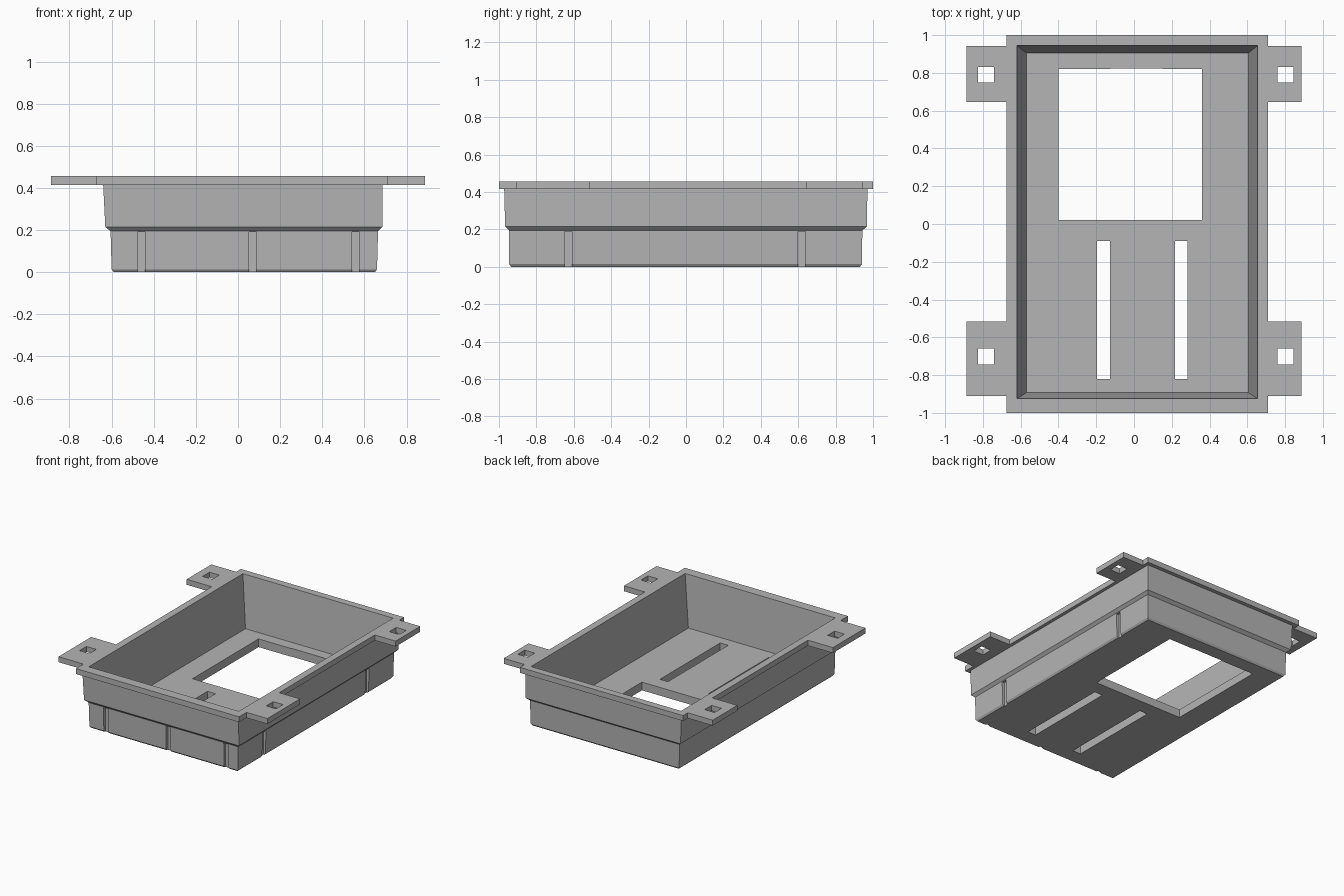
import bpy
import bmesh

if "Cube" in bpy.data.objects:
    bpy.data.objects.remove(bpy.data.objects["Cube"], do_unlink=True)

# Single plain grey for the whole moulding
grey = bpy.data.materials.new("matte grey")
grey.use_nodes = True
grey.diffuse_color = (0.46, 0.46, 0.46, 1)
grey.node_tree.nodes["Principled BSDF"].inputs["Base Color"].default_value = (0.46, 0.46, 0.46, 1)


def lofted(name, rings):
    """Solid through a stack of rectangles (x0, x1, y0, y1, z), capped at both ends."""
    bm = bmesh.new()
    loops = [[bm.verts.new(p) for p in ((a, c, z), (b, c, z), (b, d, z), (a, d, z))]
             for a, b, c, d, z in rings]
    for low, high in zip(loops, loops[1:]):
        for i in range(4):
            j = (i + 1) % 4
            bm.faces.new((low[i], low[j], high[j], high[i]))
    bm.faces.new(loops[0][::-1])
    bm.faces.new(loops[-1])
    bmesh.ops.recalc_face_normals(bm, faces=bm.faces)
    mesh = bpy.data.meshes.new(name)
    bm.to_mesh(mesh)
    bm.free()
    mesh.materials.append(grey)
    obj = bpy.data.objects.new(name, mesh)
    bpy.context.collection.objects.link(obj)
    return obj


def box(name, x0, x1, y0, y1, z0, z1):
    return lofted(name, [(x0, x1, y0, y1, z0), (x0, x1, y0, y1, z1)])


def cut(obj, *bounds):
    """Subtract a box from the object and discard the cutter."""
    cutter = box("cutter", *bounds)
    cutter.hide_render = True
    mod = obj.modifiers.new("cut", 'BOOLEAN')
    mod.operation = 'DIFFERENCE'
    mod.solver = 'EXACT'
    mod.object = cutter
    bpy.context.view_layer.update()
    result = bpy.data.meshes.new_from_object(
        obj.evaluated_get(bpy.context.evaluated_depsgraph_get()))
    obj.modifiers.clear()
    obj.data = result
    bpy.data.objects.remove(cutter, do_unlink=True)


UNDER, TOP, FLOOR = 0.415, 0.457, 0.063

# Tray: stepped outside, flange, then sloping inside walls down to the floor
tray = lofted("tray", [
    (-0.59, 0.65, -0.935, 0.93, 0),
    (-0.60, 0.66, -0.945, 0.94, 0.014),
    (-0.605, 0.665, -0.947, 0.943, 0.195),
    (-0.63, 0.685, -0.967, 0.967, 0.215),
    (-0.64, 0.685, -0.972, 0.97, UNDER),
    (-0.675, 0.71, -1, 1, UNDER),
    (-0.675, 0.71, -1, 1, TOP),
    (-0.62, 0.655, -0.925, 0.945, TOP),
    (-0.57, 0.605, -0.893, 0.905, FLOOR)])

# Window and its shallow rear notch
cut(tray, -0.40, 0.36, 0.02, 0.82, -0.1, 0.2)
cut(tray, -0.125, 0.15, 0.75, 0.824, -0.1, 0.2)

# Two long slots in the floor
for x in (-0.162, 0.25):
    cut(tray, x - 0.034, x + 0.034, -0.82, -0.09, -0.1, 0.2)

# Vertical grooves in the lower front and right walls
for x in (-0.46, 0.07, 0.56):
    cut(tray, x - 0.018, x + 0.018, -1.1, -0.925, -0.1, 0.19)
for y in (-0.63, 0.62):
    cut(tray, 0.643, 0.8, y - 0.02, y + 0.02, -0.1, 0.19)

# Four mounting tabs with square holes
for side, x0, x1, hole_x in (("right", -0.887, -0.675, -0.783), ("left", 0.71, 0.887, 0.803)):
    for end, y0, y1, hole_y in (("front", -0.91, -0.515, -0.702), ("back", 0.645, 0.943, 0.79)):
        tab = box(f"{end}_{side}_tab", x0, x1, y0, y1, UNDER, TOP)
        cut(tab, hole_x - 0.042, hole_x + 0.042, hole_y - 0.042, hole_y + 0.042, 0.3, 0.6)
